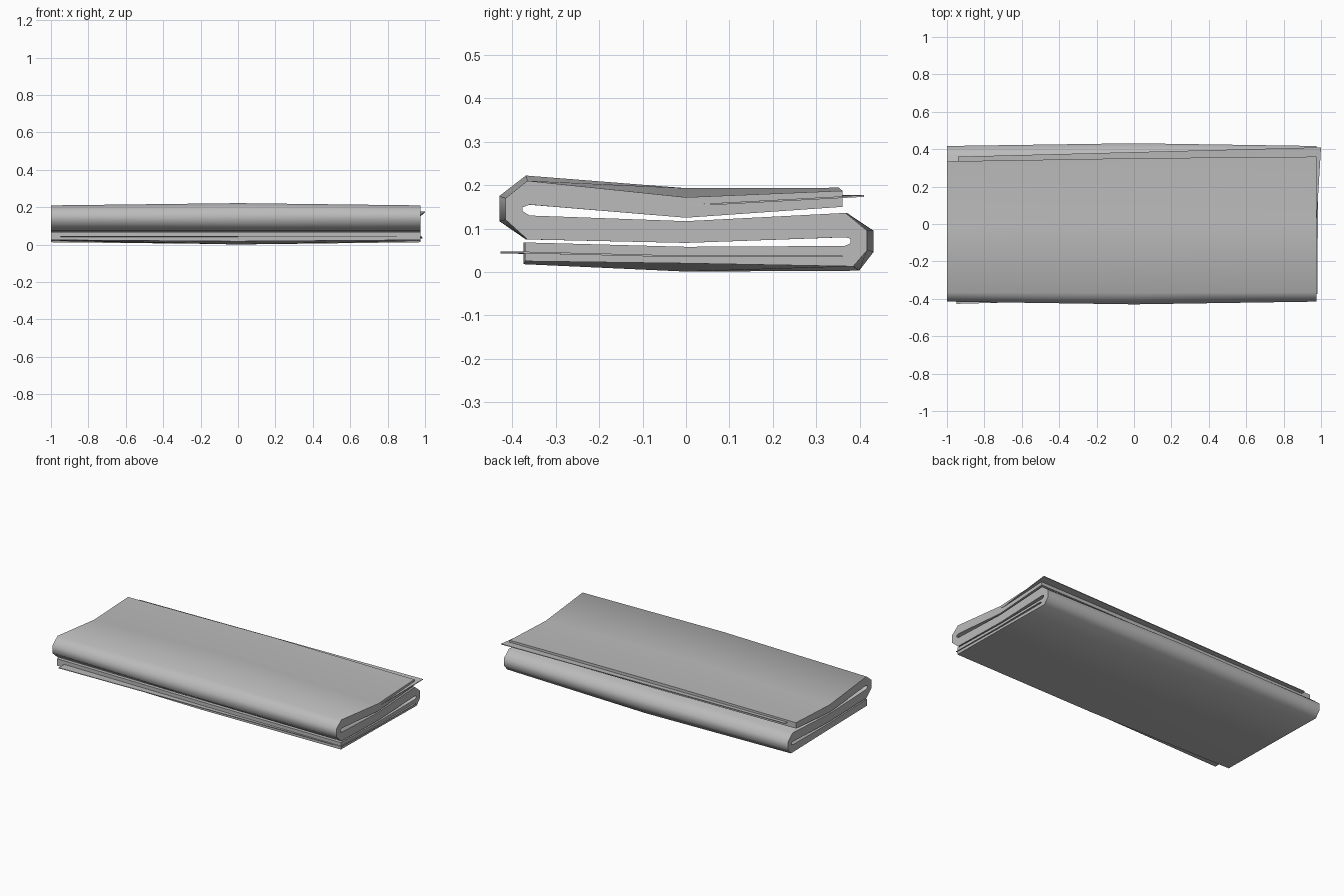
import bpy
import bmesh
from math import radians

cube = bpy.data.objects.get("Cube")
if cube:
    bpy.data.objects.remove(cube, do_unlink=True)

grey = bpy.data.materials.new("soft grey cloth")
grey.use_nodes = True
tone = (0.5, 0.5, 0.5, 1)
grey.diffuse_color = tone
grey.node_tree.nodes["Principled BSDF"].inputs["Base Color"].default_value = tone


def finish(name, bm, angle):
    """Turn a bmesh into a smooth grey object with sharp rims."""
    bmesh.ops.recalc_face_normals(bm, faces=bm.faces)
    mesh = bpy.data.meshes.new(name)
    bm.to_mesh(mesh)
    bm.free()
    mesh.materials.append(grey)
    mesh.shade_smooth()
    mesh.set_sharp_from_angle(angle=radians(angle))
    obj = bpy.data.objects.new(name, mesh)
    bpy.context.collection.objects.link(obj)
    return obj


def loft(bm, rings):
    """Bridge closed rings of points and cap both ends."""
    loops = [[bm.verts.new(p) for p in ring] for ring in rings]
    for a, b in zip(loops, loops[1:]):
        for i in range(len(a)):
            j = (i + 1) % len(a)
            bm.faces.new((a[i], a[j], b[j], b[i]))
    bm.faces.new(loops[0])
    bm.faces.new(reversed(loops[-1]))


# Folded cloth: S-shaped end section as (y, z, lift at mid length)
outside = [  # bottom free edge, round the right fold, to the left fold notch
    (-.37, .025, -.007), (0, .02, -.019), (.385, .013, -.01),
    (.417, .05, -.004), (.417, .095, 0), (.367, .136, 0),
    (0, .117, 0), (-.36, .13, 0), (-.376, .14, 0), (-.376, .149, 0),
    (-.36, .155, 0), (0, .125, 0)]
inside = [  # top free edge, round the left fold, to the right fold notch
    (.36, .15, 0), (.36, .187, .007), (0, .172, .021), (-.365, .21, .012),
    (-.415, .17, .005), (-.415, .12, -.003), (-.365, .075, 0),
    (0, .067, 0), (.365, .08, 0), (.379, .077, 0), (.379, .066, 0),
    (.365, .06, 0), (0, .058, 0), (-.37, .068, 0)]


def section(x, puff, edge_shift):
    ring = []
    for i, (y, z, lift) in enumerate(outside + inside):
        outer_fold = abs(y) > .38
        y *= 1 + (.035 * puff if outer_fold else .01 * puff)
        if i in (len(outside), len(outside) + 1):
            y += edge_shift
        ring.append((x, y, z + lift * puff))
    return ring


bm = bmesh.new()
loft(bm, [section(-1, 0, -.025), section(0, 1, -.012), section(.975, 0, 0)])
finish("folded_cloth", bm, 68)


def lining(name, corners, heights):
    """Thin sheet inside a layer, bent along its middle."""
    (l0, l1), (r0, r1) = corners
    rings = []
    for t in (0, .5, 1):
        start = [a + (b - a) * t for a, b in zip(l0, r0)]
        end = [a + (b - a) * t for a, b in zip(l1, r1)]
        row = []
        for s, z in zip((0, .5, 1), heights):
            row.append([a + (b - a) * s for a, b in zip(start, end)] + [z])
        lower = [(x, y, z - .002) for x, y, z in row]
        upper = [(x, y, z + .002) for x, y, z in reversed(row)]
        rings.append(lower + upper)
    bm = bmesh.new()
    loft(bm, rings)
    finish(name, bm, 40)


# Linings peeking out slightly askew at the free edges
lining("top_lining",
       (((-.94, -.34), (-.94, .36)), ((.955, -.33), (1, .41))),
       (.185, .155, .175))
lining("bottom_lining",
       (((-.95, -.427), (-.95, .33)), ((.98, -.375), (.986, .36))),
       (.045, .036, .036))
